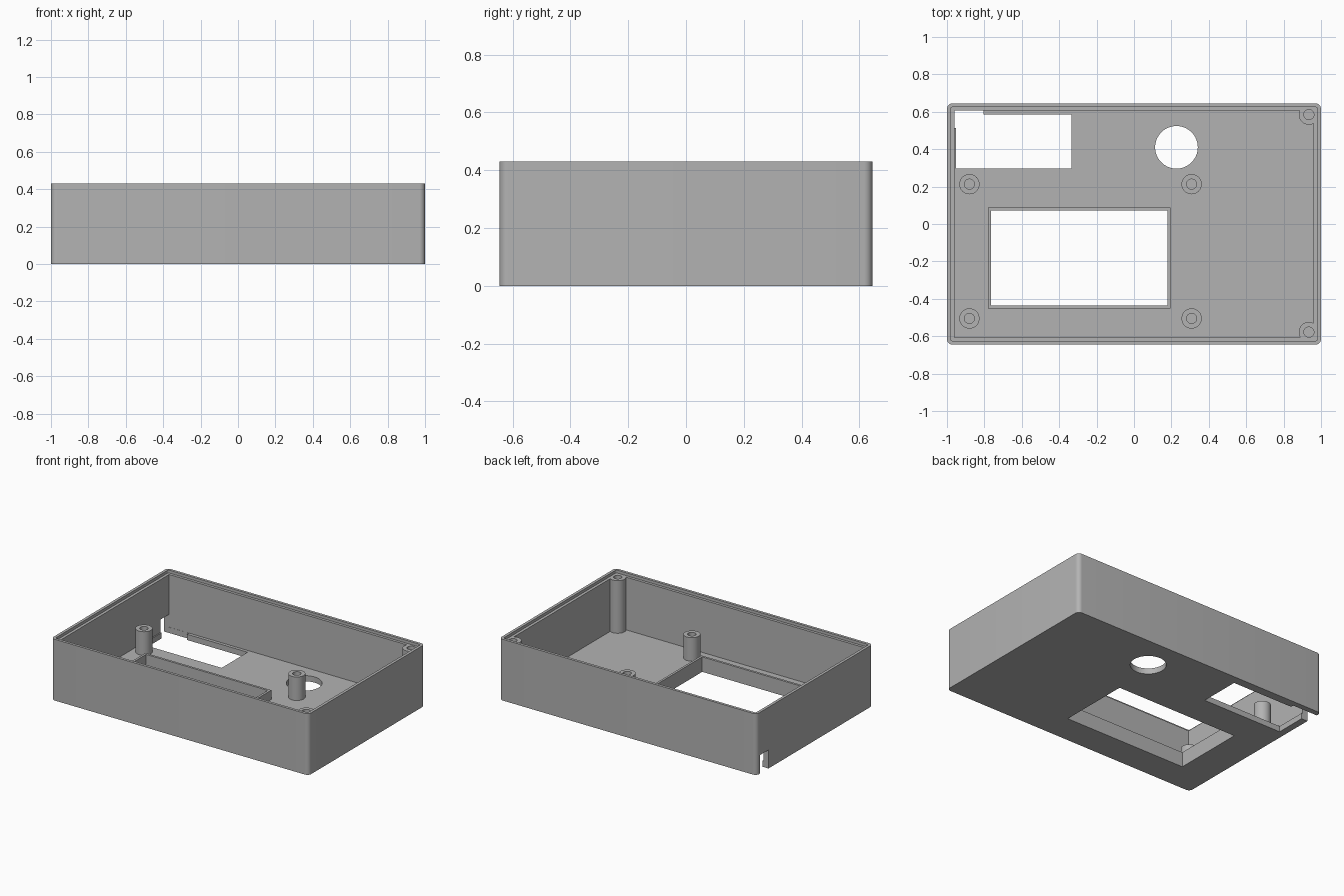
import bpy, bmesh
from math import cos, sin, pi

if "Cube" in bpy.data.objects:
    bpy.data.objects.remove(bpy.data.objects["Cube"])

grey = bpy.data.materials.new("matte_grey")
grey.use_nodes = True
grey.diffuse_color = (0.45, 0.45, 0.45, 1)
grey.node_tree.nodes["Principled BSDF"].inputs["Base Color"].default_value = (0.45, 0.45, 0.45, 1)

HEIGHT, STEP, FLOOR = 0.43, 0.41, 0.04
FRAME_TOP, POST_TOP = 0.105, 0.205
POST_R, SCREW_R = 0.054, 0.027


def rect(x0, x1, y0, y1, radius=0, steps=8):
    """Rectangle outline, optionally with rounded corners."""
    if not radius:
        return [(x0, y0), (x1, y0), (x1, y1), (x0, y1)]
    centres = [(x1 - radius, y1 - radius), (x0 + radius, y1 - radius),
               (x0 + radius, y0 + radius), (x1 - radius, y0 + radius)]
    return [(cx + radius * cos(a), cy + radius * sin(a))
            for q, (cx, cy) in enumerate(centres)
            for a in [(q + i / steps) * pi / 2 for i in range(steps + 1)]]


def circle(x, y, radius, sides=48):
    return [(x + radius * cos(2 * pi * i / sides), y + radius * sin(2 * pi * i / sides))
            for i in range(sides)]


def prism(name, outline, z0, z1):
    """Upright solid from a flat outline."""
    bm = bmesh.new()
    base = bm.faces.new([bm.verts.new((x, y, z0)) for x, y in outline])
    top = bmesh.ops.extrude_face_region(bm, geom=[base])["geom"]
    bmesh.ops.translate(bm, vec=(0, 0, z1 - z0),
                        verts=[v for v in top if isinstance(v, bmesh.types.BMVert)])
    bmesh.ops.recalc_face_normals(bm, faces=bm.faces)
    mesh = bpy.data.meshes.new(name)
    bm.to_mesh(mesh)
    bm.free()
    mesh.materials.append(grey)
    obj = bpy.data.objects.new(name, mesh)
    bpy.context.collection.objects.link(obj)
    return obj


def combine(target, operation, outline, z0, z1):
    """Add or cut a prism, then discard the helper."""
    helper = prism("helper", outline, z0, z1)
    helper.hide_render = True
    mod = target.modifiers.new("shape", "BOOLEAN")
    mod.operation, mod.solver, mod.object = operation, "EXACT", helper
    bpy.context.view_layer.objects.active = target
    bpy.ops.object.modifier_apply(modifier=mod.name)
    bpy.data.objects.remove(helper)


def finish(obj):
    bpy.ops.object.select_all(action="DESELECT")
    obj.select_set(True)
    bpy.context.view_layer.objects.active = obj
    bpy.ops.object.shade_smooth_by_angle(angle=pi / 6)


# Open tray with a stepped rim
shell = prism("enclosure_shell", rect(-1, 1, -0.645, 0.645, 0.03), 0, HEIGHT)
combine(shell, "DIFFERENCE", rect(-0.96, 0.96, -0.607, 0.607), FLOOR, 1)
combine(shell, "DIFFERENCE", rect(-0.98, 0.98, -0.626, 0.626, 0.012), STEP, 1)

# Lid screw posts merged into the two left corners
corners = [(0.935, 0.585), (0.935, -0.578)]
for x, y in corners:
    combine(shell, "UNION", circle(x, y, POST_R), FLOOR / 2, STEP)
for x, y in corners:
    combine(shell, "DIFFERENCE", circle(x, y, SCREW_R), FLOOR, 1)

# Floor openings: display window, connector bay, round hole
window = rect(-0.765, 0.18, -0.437, 0.073)
combine(shell, "DIFFERENCE", window, -1, 0.2)
combine(shell, "DIFFERENCE", rect(-0.952, -0.335, 0.297, 0.585), -1, FLOOR + 0.01)
combine(shell, "DIFFERENCE", circle(0.227, 0.41, 0.114, 64), -1, 0.2)

# Cable notch through the side wall
combine(shell, "DIFFERENCE", rect(-1.1, -0.805, 0.513, 0.606), -1, 0.13)
finish(shell)

# Raised frame around the window
frame = prism("window_frame", rect(-0.781, 0.196, -0.453, 0.089), FLOOR, FRAME_TOP)
combine(frame, "DIFFERENCE", window, -1, 1)
finish(frame)

# Hollow board standoffs
for side, x in (("right", -0.88), ("left", 0.308)):
    for end, y in (("front", -0.505), ("back", 0.213)):
        post = prism(f"standoff_{end}_{side}", circle(x, y, POST_R), FLOOR, POST_TOP)
        combine(post, "DIFFERENCE", circle(x, y, SCREW_R), -1, 1)
        finish(post)
